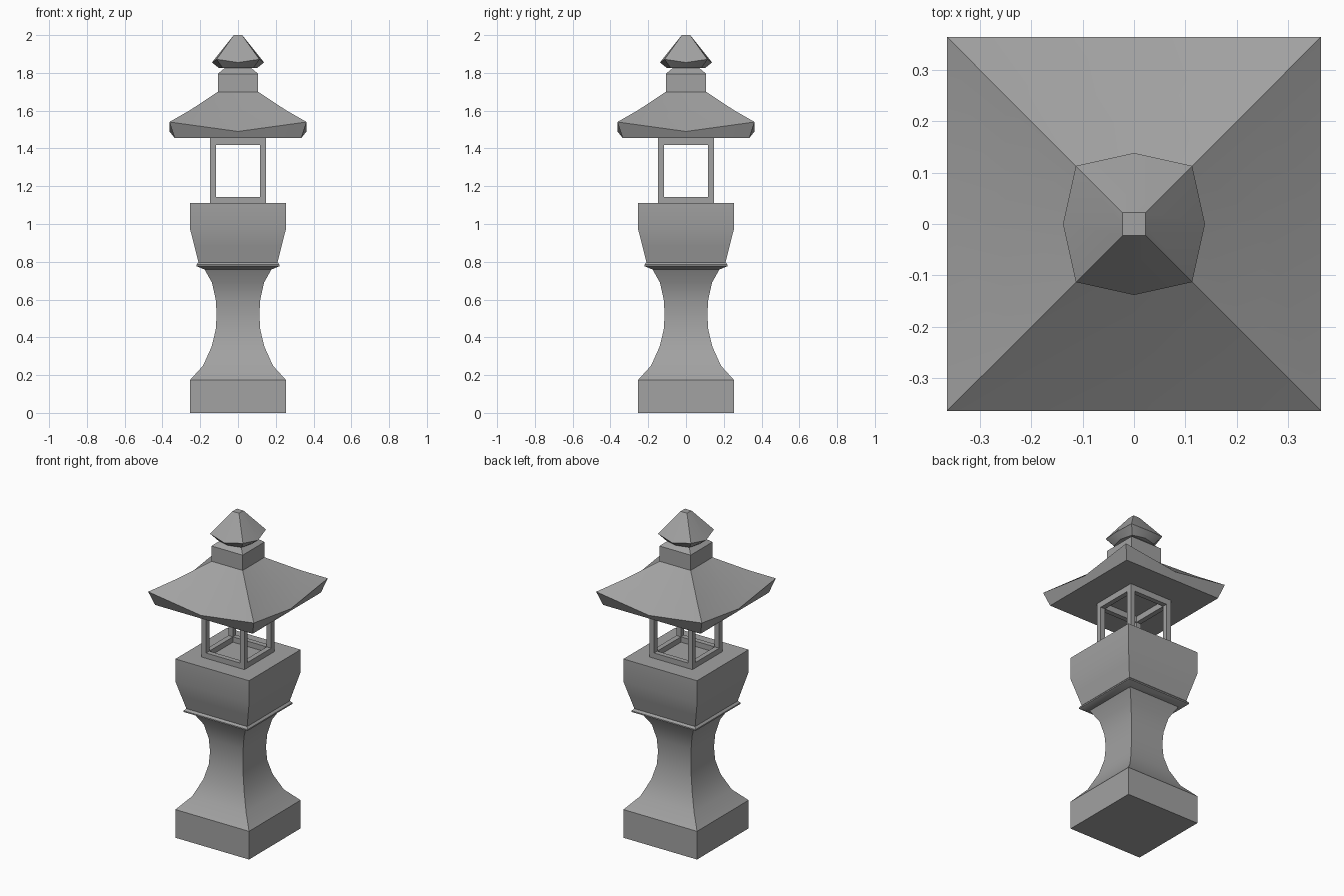
import bpy
import bmesh
import math
from mathutils import Vector

cube = bpy.data.objects.get("Cube")
if cube:
    bpy.data.objects.remove(cube)

stone = bpy.data.materials.new("grey_stone")
stone.use_nodes = True
GREY = (0.36, 0.36, 0.36, 1)
stone.diffuse_color = GREY
stone.node_tree.nodes["Principled BSDF"].inputs["Base Color"].default_value = GREY


def finish(bm, name, smooth_angle=30):
    """Turn the bmesh into a stone object, keeping sharp edges."""
    bmesh.ops.recalc_face_normals(bm, faces=bm.faces)
    mesh = bpy.data.meshes.new(name)
    bm.to_mesh(mesh)
    bm.free()
    mesh.materials.append(stone)
    obj = bpy.data.objects.new(name, mesh)
    bpy.context.collection.objects.link(obj)
    bpy.ops.object.select_all(action="DESELECT")
    obj.select_set(True)
    bpy.context.view_layer.objects.active = obj
    bpy.ops.object.shade_smooth_by_angle(angle=math.radians(smooth_angle))
    return obj


def ring(bm, half, z, mid_half=None, mid_z=None):
    """Square loop; side midpoints are added when given their own position."""
    points = []
    for i in range(4):
        a = math.radians(45 + 90 * i)
        points.append(Vector((math.cos(a), math.sin(a), 0)) * half * math.sqrt(2) + Vector((0, 0, z)))
        if mid_half is not None:
            a += math.pi / 4
            points.append(Vector((math.cos(a) * mid_half, math.sin(a) * mid_half, mid_z)))
    return [bm.verts.new(p) for p in points]


def loft(name, levels, smooth_angle=30):
    """Closed solid through square levels, listed from the bottom up."""
    bm = bmesh.new()
    loops = [ring(bm, *level) for level in levels]
    for low, high in zip(loops, loops[1:]):
        n = len(low)
        for i in range(n):
            j = (i + 1) % n
            bm.faces.new((low[i], low[j], high[j], high[i]))
    bm.faces.new(loops[0])
    bm.faces.new(loops[-1])
    return finish(bm, name, smooth_angle)


def box(name, x, y, z):
    """Box from (min, max) pairs."""
    bm = bmesh.new()
    bmesh.ops.create_cube(bm, size=1)
    for v in bm.verts:
        v.co = [lo + (hi - lo) * (c + 0.5) for c, (lo, hi) in zip(v.co, (x, y, z))]
    return finish(bm, name)


# Base and waisted shaft
loft("base", [(0.253, 0), (0.253, 0.175)])
loft("shaft", [(0.253, 0.175), (0.185, 0.25), (0.14, 0.35), (0.118, 0.44), (0.113, 0.52),
               (0.118, 0.6), (0.138, 0.69), (0.18, 0.765)])

# Flared lip and bowl under the lamp
loft("lip", [(0.18, 0.76), (0.22, 0.777), (0.22, 0.785), (0.206, 0.8)])
loft("bowl", [(0.206, 0.785), (0.23, 0.88), (0.253, 0.97), (0.253, 1.11)])

# Open lamp housing: corner posts joined by rails
OUT, INN = 0.147, 0.116
for sx, side in ((1, "left"), (-1, "right")):
    xs = tuple(sorted((sx * INN, sx * OUT)))
    for sy, end in ((-1, "front"), (1, "back")):
        ys = tuple(sorted((sy * INN, sy * OUT)))
        box(f"post_{end}_{side}", xs, ys, (1.11, 1.455))
for level, zs in (("lower", (1.11, 1.143)), ("upper", (1.418, 1.455))):
    for s, side, end in ((1, "left", "back"), (-1, "right", "front")):
        span = tuple(sorted((s * INN, s * OUT)))
        box(f"{level}_rail_{side}", span, (-INN, INN), zs)
        box(f"{level}_rail_{end}", (-INN, INN), span, zs)

# Roof with upswept corners
loft("roof", [(0.335, 1.455, 0.335, 1.455), (0.363, 1.54, 0.363, 1.49),
              (0.25, 1.605, 0.25, 1.58), (0.107, 1.70, 0.107, 1.70)])

# Neck and finial
loft("neck", [(0.107, 1.70), (0.107, 1.795), (0.07, 1.826)])
loft("finial", [(0.08, 1.825, 0.1, 1.825), (0.113, 1.872, 0.138, 1.855),
                (0.022, 2.0, 0.022, 2.0)])
